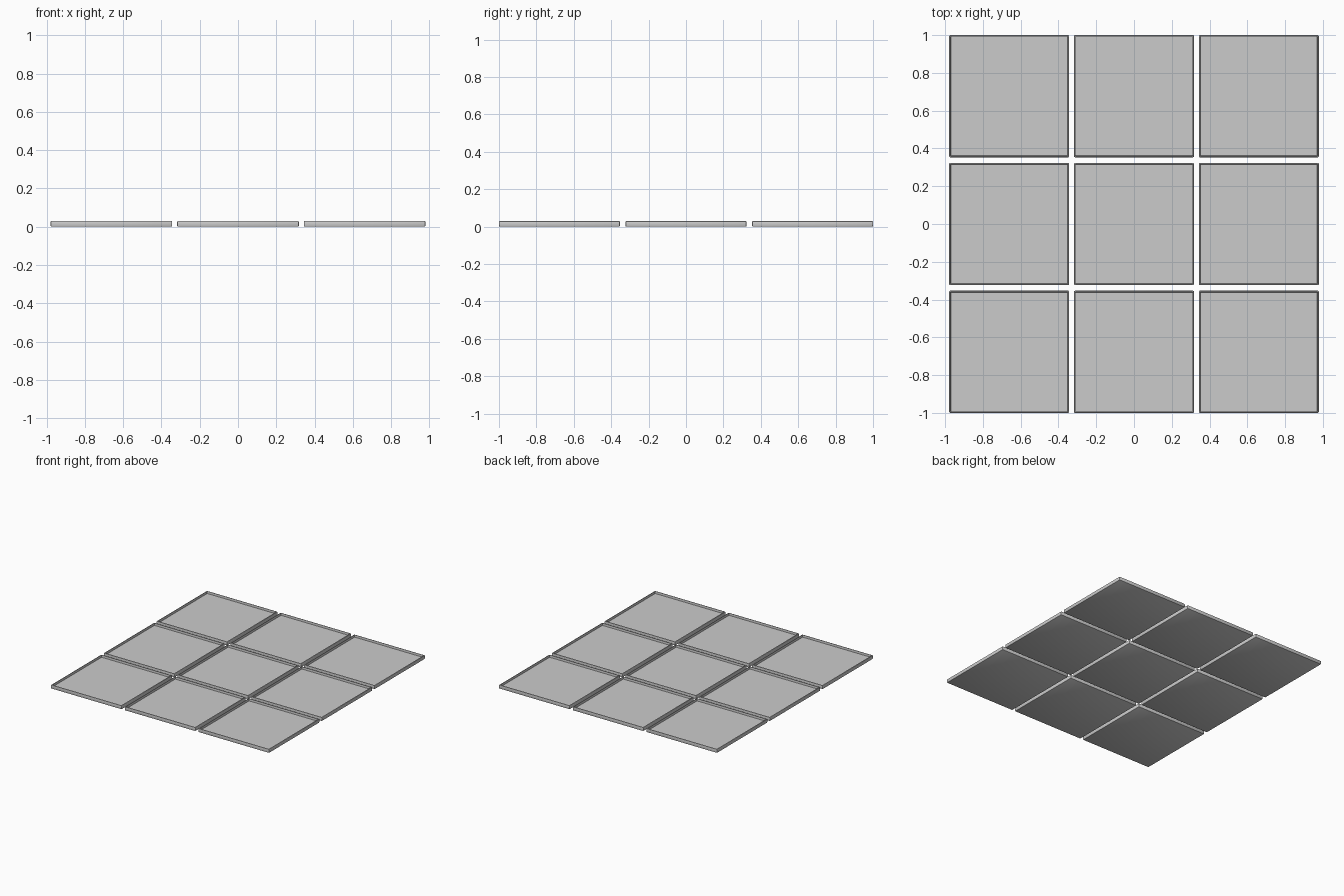
import bpy
import bmesh

if "Cube" in bpy.data.objects:
    bpy.data.objects.remove(bpy.data.objects["Cube"])

# Tile dimensions, spacing and shallow recess inside a thin rim
SIZE = (0.635, 0.647, 0.03)
PITCH = (0.661, 0.6765)
RIM = 0.008
DEPTH = 0.018


def add_tile(col, row):
    bm = bmesh.new()
    bmesh.ops.create_cube(bm, size=1)
    bmesh.ops.scale(bm, vec=SIZE, verts=bm.verts)
    # rounded outer edges
    bmesh.ops.bevel(bm, geom=bm.edges[:], offset=0.005, segments=2,
                    profile=0.5, affect='EDGES')
    # recessed top face
    top = max(bm.faces, key=lambda f: f.calc_center_median().z)
    bmesh.ops.inset_individual(bm, faces=[top], thickness=0.003)
    bmesh.ops.inset_individual(bm, faces=[top], thickness=0.002)
    bmesh.ops.translate(bm, vec=(0, 0, -DEPTH), verts=top.verts)
    name = f"floor_tile_{row + 2}_{col + 2}"
    mesh = bpy.data.meshes.new(name)
    bm.to_mesh(mesh)
    bm.free()
    tile = bpy.data.objects.new(name, mesh)
    tile.location = (col * PITCH[0], row * PITCH[1], SIZE[2] / 2)
    bpy.context.collection.objects.link(tile)
    bpy.context.view_layer.objects.active = tile
    tile.select_set(True)
    bpy.ops.object.shade_smooth_by_angle()
    tile.select_set(False)


# Three by three grid of tiles
for row in (-1, 0, 1):
    for col in (-1, 0, 1):
        add_tile(col, row)
